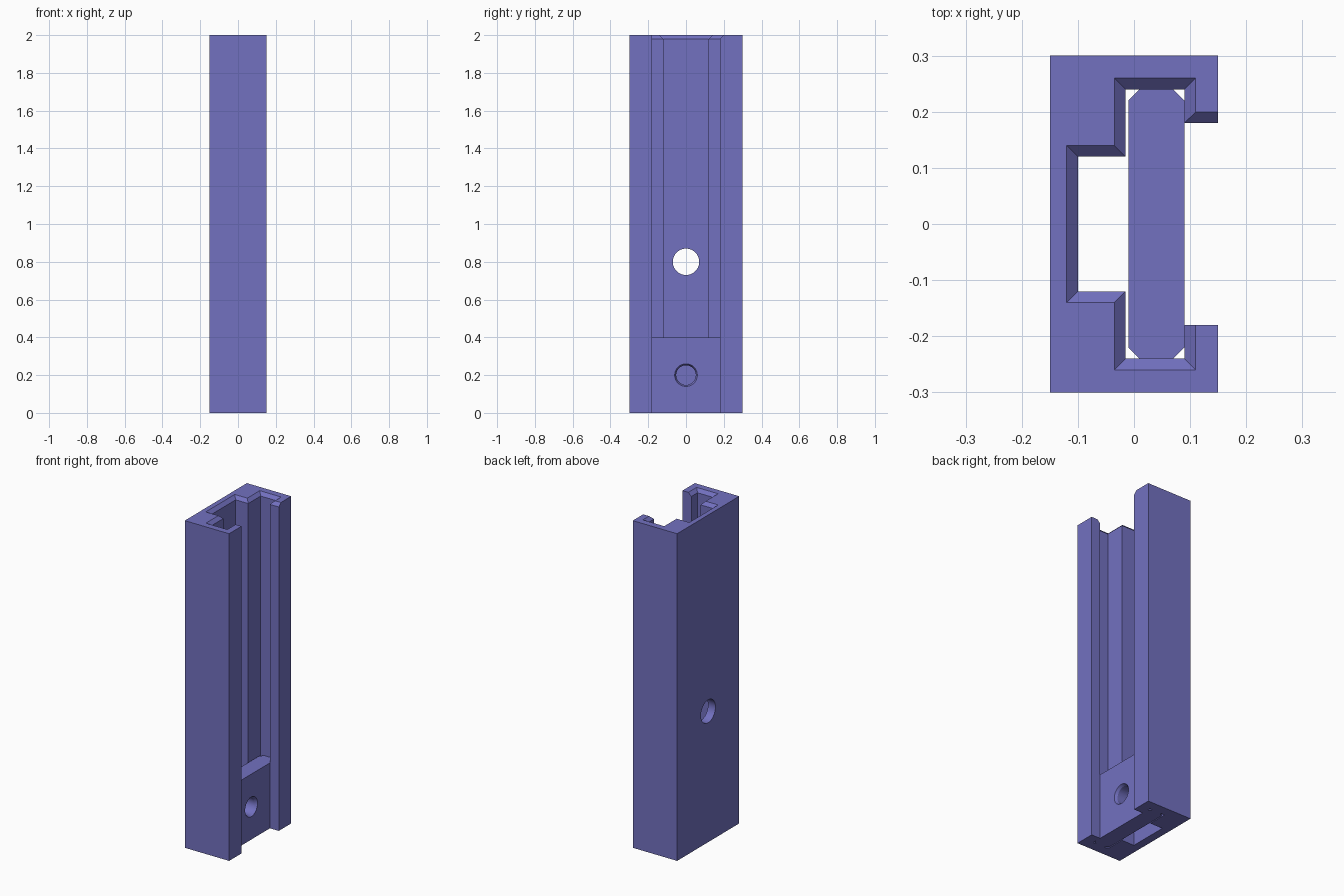
import bpy
import bmesh
import math

cube = bpy.data.objects.get("Cube")
if cube:
    bpy.data.objects.remove(cube, do_unlink=True)

# Single violet-blue material
violet = bpy.data.materials.new("violet_blue")
violet.use_nodes = True
COLOUR = (0.17, 0.165, 0.53, 1.0)
violet.diffuse_color = COLOUR
violet.node_tree.nodes["Principled BSDF"].inputs["Base Color"].default_value = COLOUR


def loft(name, sections):
    """Solid from matching xy outlines, given as (z, points) from bottom to top."""
    bm = bmesh.new()
    rings = [[bm.verts.new((x, y, z)) for x, y in pts] for z, pts in sections]
    bm.faces.new(rings[0])
    bm.faces.new(rings[-1])
    n = len(rings[0])
    for low, high in zip(rings, rings[1:]):
        for i in range(n):
            j = (i + 1) % n
            bm.faces.new((low[i], low[j], high[j], high[i]))
    bmesh.ops.recalc_face_normals(bm, faces=bm.faces)
    mesh = bpy.data.meshes.new(name)
    bm.to_mesh(mesh)
    bm.free()
    mesh.materials.append(violet)
    obj = bpy.data.objects.new(name, mesh)
    bpy.context.collection.objects.link(obj)
    return obj


def drill(target, z, x0, x1, r0, r1):
    """Cut a round or tapered hole along x, with radius r0 at x0 and r1 at x1."""
    bpy.ops.mesh.primitive_cone_add(
        vertices=48, radius1=r0, radius2=r1, depth=x1 - x0,
        location=((x0 + x1) / 2, 0, z), rotation=(0, math.pi / 2, 0))
    cutter = bpy.context.object
    cutter.name = "hole_cutter"
    cutter.hide_render = True
    cutter.data.materials.append(violet)
    mod = target.modifiers.new("hole", 'BOOLEAN')
    mod.operation = 'DIFFERENCE'
    mod.solver = 'EXACT'
    mod.object = cutter
    bpy.context.view_layer.objects.active = target
    bpy.ops.object.modifier_apply(modifier=mod.name)
    bpy.data.objects.remove(cutter, do_unlink=True)


def channel_outline(c, lip):
    """C-shaped outline whose stepped channel is widened by c."""
    half = [(0.15, 0.18), (0.09 + c, 0.18), (0.09 + c, 0.24 + c),
            (-0.015 - c, 0.24 + c), (-0.015 - c, 0.12 + c), (-0.1 - c, 0.12 + c)]
    front = [(x, -y) for x, y in half]
    back = [(x, y + lip if y == 0.18 else y) for x, y in reversed(half)]
    return front + back + [(0.15, 0.3), (-0.15, 0.3), (-0.15, -0.3), (0.15, -0.3)]


# Channel body with a chamfered mouth at the top
straight = channel_outline(0, 0)
body = loft("channel_body", [(0, straight), (1.98, straight),
                             (2, channel_outline(0.02, 0.02))])
drill(body, 0.8, -0.2, -0.05, 0.07, 0.07)

# Stop block with bevelled corners, closing the lower end of the channel
stop = loft("stop_block", [(z, [(-0.01, -0.22), (0.01, -0.24), (0.07, -0.24), (0.09, -0.22),
                                (0.09, 0.22), (0.07, 0.24), (0.01, 0.24), (-0.01, 0.22)])
                           for z in (0, 0.4)])
# Screw hole with a countersunk rim
drill(stop, 0.2, -0.05, 0.13, 0.052, 0.052)
drill(stop, 0.2, 0.07, 0.11, 0.05, 0.07)

# Smooth hole walls, crisp edges elsewhere
bpy.ops.object.select_all(action='DESELECT')
for obj in (body, stop):
    obj.select_set(True)
bpy.context.view_layer.objects.active = body
bpy.ops.object.shade_smooth_by_angle(angle=math.radians(20))
